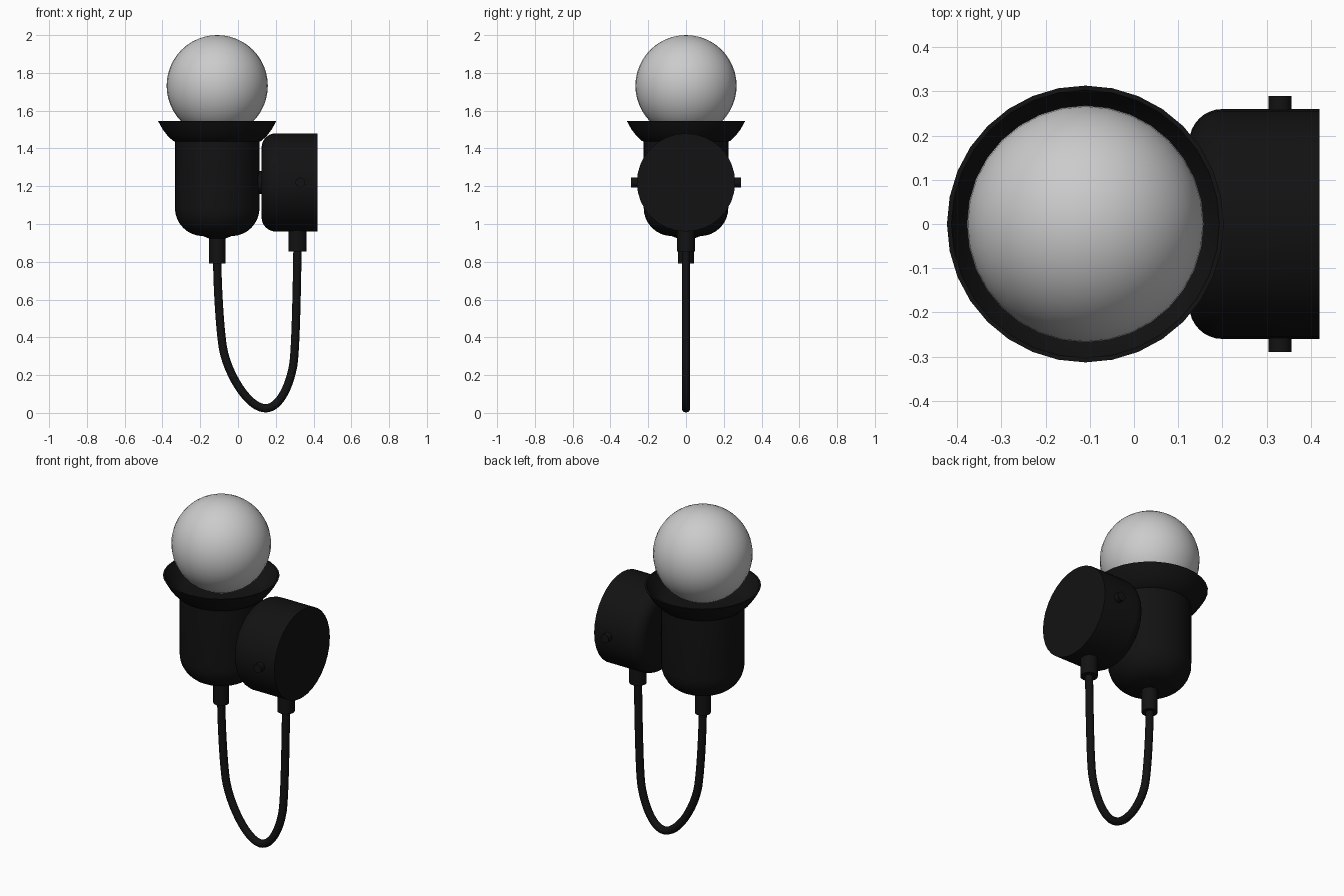
import bpy, math
from mathutils import Matrix, Vector

if "Cube" in bpy.data.objects:
    bpy.data.objects.remove(bpy.data.objects["Cube"])

black = bpy.data.materials.new("black")
black.diffuse_color = (0.006, 0.006, 0.006, 1)
black.use_nodes = True
black.node_tree.nodes["Principled BSDF"].inputs["Base Color"].default_value = black.diffuse_color


def finish(obj, name, mat=black):
    obj.name = name
    if mat:
        obj.data.materials.append(mat)
    bpy.ops.object.select_all(action='DESELECT')
    obj.select_set(True)
    bpy.context.view_layer.objects.active = obj
    bpy.ops.object.shade_smooth_by_angle(angle=math.radians(35))
    return obj


def lathe(name, profile, matrix, n=32):
    """Revolve (radius, height) points about local z; ends at radius 0 become poles."""
    verts, rings, faces = [], [], []
    for r, z in profile:
        count = 1 if r == 0 else n
        rings.append(range(len(verts), len(verts) + count))
        for i in range(count):
            a = 2 * math.pi * i / n
            verts.append(matrix @ Vector((r * math.cos(a), r * math.sin(a), z)))
    for a, b in zip(rings, rings[1:]):
        for i in range(n):
            j = (i + 1) % n
            f = [a[i % len(a)], a[j % len(a)], b[j % len(b)], b[i % len(b)]]
            faces.append(list(dict.fromkeys(f)))
    me = bpy.data.meshes.new(name)
    me.from_pydata(verts, [], faces)
    obj = bpy.data.objects.new(name, me)
    bpy.context.collection.objects.link(obj)
    return finish(obj, name)


def arc(cr, cz, rr, rz, a0, a1, steps=8):
    return [(cr + rr * math.cos(math.radians(a0 + (a1 - a0) * i / steps)),
             cz + rr * math.sin(math.radians(a0 + (a1 - a0) * i / steps)))
            for i in range(steps + 1)]


LX, MZ = -0.11, 1.22
lamp_axis = Matrix.Translation((LX, 0, 0))

# Glass globe
bpy.ops.mesh.primitive_uv_sphere_add(segments=32, ring_count=24, radius=0.268,
                                     location=(LX, 0, 1.732))
finish(bpy.context.object, "globe", None)

# Lamp holder with rounded bottom
lathe("lamp_holder", [(0, 0.905)] + arc(0.075, 1.085, 0.149, 0.18, -90, 0)
      + [(0.224, 1.44), (0, 1.44)], lamp_axis)

# Flared dish around the globe
lathe("dish", [(0, 1.43), (0.212, 1.43), (0.235, 1.441), (0.262, 1.466),
               (0.288, 1.5), (0.304, 1.528), (0.313, 1.545), (0.303, 1.545),
               (0.28, 1.505), (0.254, 1.472), (0.228, 1.45), (0.205, 1.442),
               (0, 1.442)], lamp_axis)

# Wall mount, a rounded drum lying along x
along_x = Matrix.Translation((0, 0, MZ)) @ Matrix.Rotation(math.pi / 2, 4, 'Y')
lathe("wall_mount", [(0, 0.125)] + arc(0.185, 0.2, 0.075, 0.075, -90, 0)
      + [(0.26, 0.42), (0, 0.42)], along_x)


def cylinder(name, loc, radius, depth, rot=(0, 0, 0)):
    bpy.ops.mesh.primitive_cylinder_add(vertices=24, radius=radius, depth=depth,
                                        location=loc, rotation=rot)
    finish(bpy.context.object, name)


# Joint between holder and mount, side screws, cable glands
cylinder("joint", (0.11, 0, MZ), 0.06, 0.08, (0, math.pi / 2, 0))
for side, word in ((-1, "front"), (1, "back")):
    cylinder("screw_" + word, (0.33, side * 0.265, MZ), 0.026, 0.05, (math.pi / 2, 0, 0))
cylinder("holder_gland", (LX, 0, 0.86), 0.043, 0.14)
cylinder("mount_gland", (0.315, 0, 0.918), 0.047, 0.126)

# Hanging cable
cu = bpy.data.curves.new("cable", 'CURVE')
cu.dimensions = '3D'
cu.bevel_depth, cu.bevel_resolution, cu.resolution_u = 0.022, 4, 12
cu.use_fill_caps = True
sp = cu.splines.new('BEZIER')
pts = [((-0.11, 0.82), (-0.11, 0.95), (-0.11, 0.7)),
       ((-0.08, 0.345), (-0.098, 0.46), (-0.058, 0.215)),
       ((0.145, 0.024), (0.05, 0.026), (0.215, 0.024)),
       ((0.292, 0.25), (0.27, 0.13), (0.306, 0.33)),
       ((0.315, 0.88), (0.312, 0.68), (0.315, 1.0))]
sp.bezier_points.add(len(pts) - 1)
for bp, (c, l, r) in zip(sp.bezier_points, pts):
    bp.handle_left_type = bp.handle_right_type = 'FREE'
    bp.co, bp.handle_left, bp.handle_right = [(x, 0, z) for x, z in (c, l, r)]
cable = bpy.data.objects.new("cable", cu)
bpy.context.collection.objects.link(cable)
cu.materials.append(black)
